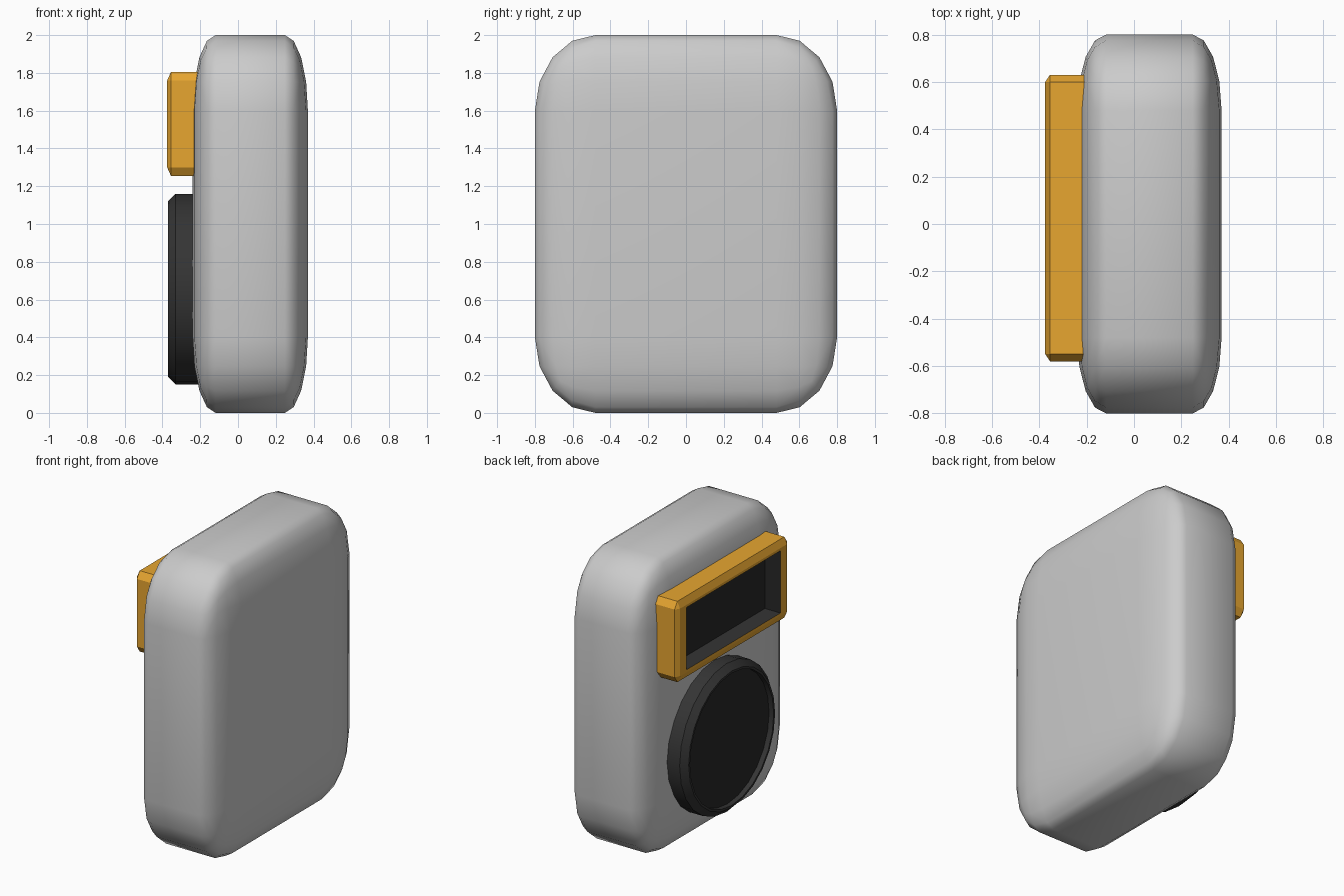
import bpy, bmesh, math

if "Cube" in bpy.data.objects:
    bpy.data.objects.remove(bpy.data.objects["Cube"])


def material(name, rgb):
    m = bpy.data.materials.new(name)
    m.diffuse_color = (*rgb, 1)
    m.use_nodes = True
    m.node_tree.nodes["Principled BSDF"].inputs["Base Color"].default_value = m.diffuse_color
    return m


orange = material("orange", (0.8, 0.38, 0.03))
dark = material("dark_rubber", (0.035, 0.035, 0.035))
black = material("black", (0.02, 0.02, 0.02))


def finish(bm, name, mats=(), angle=None):
    bmesh.ops.recalc_face_normals(bm, faces=bm.faces)
    me = bpy.data.meshes.new(name)
    bm.to_mesh(me)
    bm.free()
    for m in mats:
        me.materials.append(m)
    ob = bpy.data.objects.new(name, me)
    bpy.context.collection.objects.link(ob)
    if angle:
        bpy.ops.object.select_all(action='DESELECT')
        ob.select_set(True)
        bpy.context.view_layer.objects.active = ob
        bpy.ops.object.shade_smooth_by_angle(angle=math.radians(angle))
    return ob


def loft(loops):
    """Skin closed (x, y, z) loops of equal length and cap both ends."""
    bm = bmesh.new()
    rings = [[bm.verts.new(p) for p in loop] for loop in loops]
    n = len(rings[0])
    for a, b in zip(rings, rings[1:]):
        for i in range(n):
            j = (i + 1) % n
            bm.faces.new((a[i], a[j], b[j], b[i]))
    bm.faces.new(rings[0])
    bm.faces.new(rings[-1]).material_index = 1
    bmesh.ops.remove_doubles(bm, verts=bm.verts, dist=1e-5)
    return bm


def octagon(x, hy, hz, cy=0, cz=0, y0=0.025, z0=1.53):
    pts = [(hy, hz - cz), (hy - cy, hz), (cy - hy, hz), (-hy, hz - cz),
           (-hy, cz - hz), (cy - hy, -hz), (hy - cy, -hz), (hy, cz - hz)]
    return [(x, y0 + y, z0 + z) for y, z in pts]


def circle(x, r, n=24, y0=0.035, z0=0.655):
    return [(x, y0 + r * math.cos(2 * math.pi * i / n),
             z0 + r * math.sin(2 * math.pi * i / n)) for i in range(n)]


# Body: bevelled cube stretched to a slab
bm = bmesh.new()
bmesh.ops.create_cube(bm, size=1)
bmesh.ops.bevel(bm, geom=bm.edges[:], offset=0.2, segments=4, profile=0.5,
                affect='EDGES')
for v in bm.verts:
    v.co = (v.co.x * 0.61 + 0.065, v.co.y * 1.6, v.co.z * 2 + 1)
finish(bm, "body", angle=40)

# Window frame: chamfered box with a rectangular recess
bm = loft([octagon(-0.15, 0.605, 0.275, 0.03, 0.045),
           octagon(-0.355, 0.605, 0.275, 0.03, 0.045),
           octagon(-0.375, 0.575, 0.23),
           octagon(-0.375, 0.505, 0.212),
           octagon(-0.258, 0.505, 0.212)])
# Dark floor and ceiling inside the recess
for f in bm.faces:
    if all(abs(abs(v.co.z - 1.53) - 0.212) < 1e-3 for v in f.verts) \
            and len({round(v.co.x, 3) for v in f.verts}) == 2:
        f.material_index = 1
        if len({round(v.co.z, 3) for v in f.verts}) == 1:
            f.material_index = 2
finish(bm, "window_frame", (orange, black, dark))

# Round pad: chamfered disc with a shallow dish
bm = loft([circle(-0.15, 0.505), circle(-0.33, 0.505), circle(-0.37, 0.465),
           circle(-0.37, 0.45), circle(-0.335, 0.45)])
finish(bm, "round_pad", (dark, black), angle=30)
